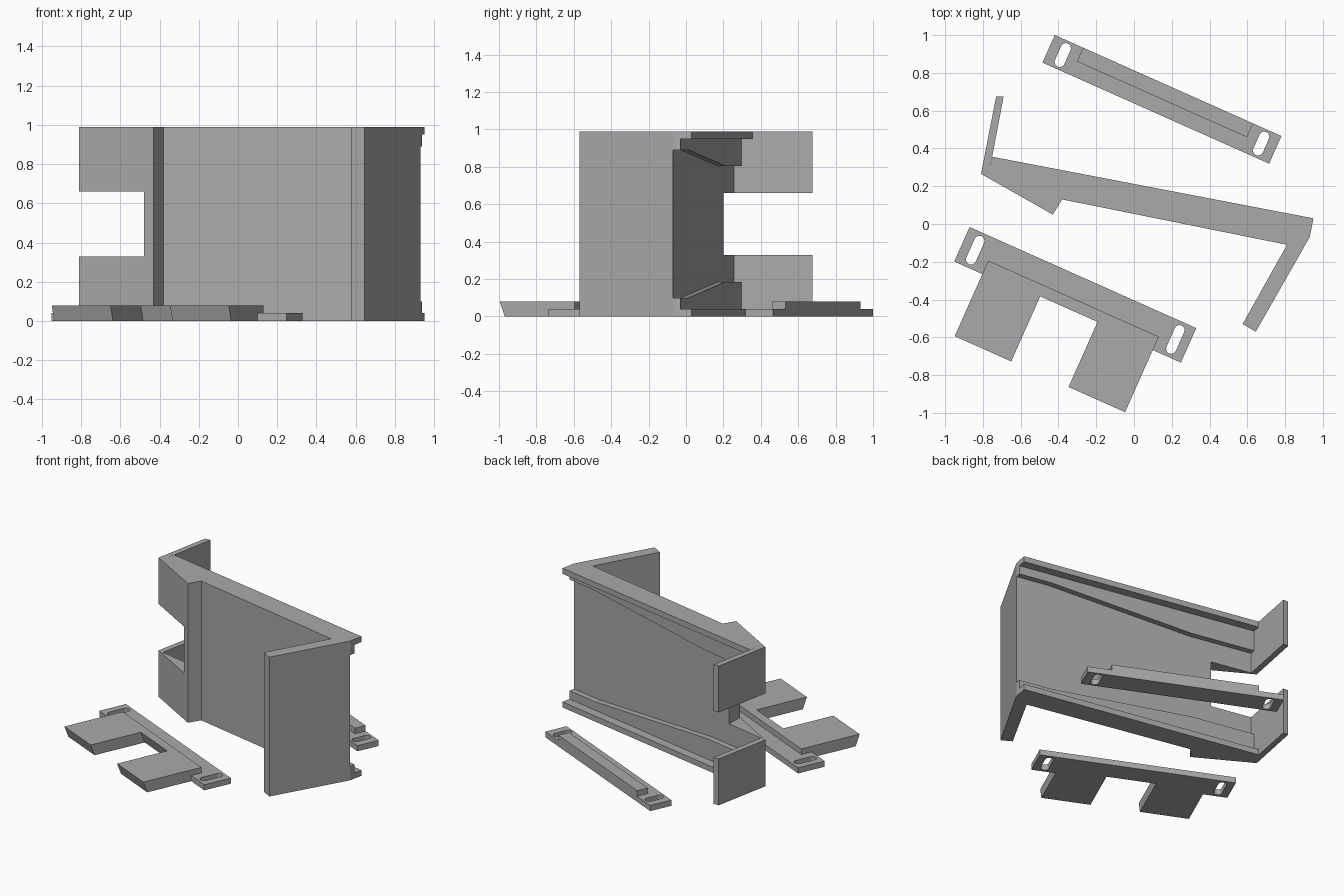
import bpy, bmesh, math
from mathutils import Matrix, Vector

if "Cube" in bpy.data.objects:
    bpy.data.objects.remove(bpy.data.objects["Cube"], do_unlink=True)

GREY = (0.40, 0.40, 0.40, 1)
grey = bpy.data.materials.new("plain grey")
grey.use_nodes = True
grey.diffuse_color = GREY
grey.node_tree.nodes["Principled BSDF"].inputs["Base Color"].default_value = GREY

HEIGHT = 0.99


def sweep(name, points, offset):
    """Solid made by moving a flat outline along an offset."""
    bm = bmesh.new()
    face = bm.faces.new([bm.verts.new(p) for p in points])
    top = bmesh.ops.extrude_face_region(bm, geom=[face])["geom"]
    bmesh.ops.translate(bm, vec=offset, verts=[v for v in top if isinstance(v, bmesh.types.BMVert)])
    bmesh.ops.recalc_face_normals(bm, faces=bm.faces)
    mesh = bpy.data.meshes.new(name)
    bm.to_mesh(mesh)
    bm.free()
    mesh.materials.append(grey)
    obj = bpy.data.objects.new(name, mesh)
    bpy.context.collection.objects.link(obj)
    return obj


def flat(points, z=0.0):
    return [(x, y, z) for x, y in points]


def rect(u0, u1, v0, v1):
    return [(u0, v0), (u1, v0), (u1, v1), (u0, v1)]


def cut(obj, cutter):
    cutter.hide_render = True
    cutter.hide_viewport = True
    mod = obj.modifiers.new("cut", "BOOLEAN")
    mod.operation = "DIFFERENCE"
    mod.solver = "EXACT"
    mod.object = cutter


# Main panel with front flange and rear hook
END_A, END_B = Vector((0.93, -0.07)), Vector((-0.77, 0.256))
panel = sweep("main_panel", flat([
    (-0.69, 0.675), (-0.73, 0.675), (-0.81, 0.265), (-0.43, 0.05), (-0.38, 0.13),
    (0.81, -0.11), (0.575, -0.53), (0.645, -0.57), END_A, END_B]), (0, 0, HEIGHT))
cut(panel, sweep("notch_cutter", flat(rect(-1, -0.48, -0.3, 0.9), 0.33), (0, 0, 0.33)))


# Stepped rails along the bottom and top of the panel's back
def on_panel(x, z):
    t = (x - END_A.x) / (END_B.x - END_A.x)
    return (x, END_A.lerp(END_B, t).y, z)


ledge = [(END_A.x, 0.04), (END_A.x, 0.1), (0.70, 0.1), (-0.32, 0.185),
         (END_B.x, 0.185), (END_B.x, 0.04)]
lip = [(END_A.x, 0), (END_A.x, 0.04), (END_B.x, 0.04), (END_B.x, 0)]
for side in ("bottom", "top"):
    for part, outline, depth in (("ledge", ledge, 0.04), ("lip", lip, 0.1)):
        points = [on_panel(x, z if side == "bottom" else HEIGHT - z) for x, z in outline]
        sweep(f"{side}_{part}", points, (depth * 0.2, depth, 0))


# Slotted clamp strips, built square and then turned into place
def slot(name, u, length, radius=0.027):
    half = length / 2 - radius
    points = []
    for i in range(18):
        a = math.pi * (i if i < 9 else i - 1) / 8
        points.append((u + radius * math.cos(a), radius * math.sin(a) + (half if i < 9 else -half)))
    return sweep(name, flat(points, -0.1), (0, 0, 0.3))


def place(objects, x, y):
    turn = Matrix.Translation((x, y, 0)) @ Matrix.Rotation(math.atan2(-0.407, 0.913), 4, "Z")
    for obj in objects:
        obj.matrix_world = turn


def slotted(name, outline, slot_u, slot_length):
    plate = sweep(name, flat(outline), (0, 0, 0.04))
    cutters = [slot(f"{name}_slot_{s}", s * slot_u, slot_length) for s in (-1, 1)]
    for c in cutters:
        cut(plate, c)
    return [plate] + cutters


# Back strip with raised bar
bar = sweep("back_strip_bar", flat(rect(-0.493, 0.493, 0, 0.08), 0.04), (0, 0, 0.04))
place(slotted("back_strip", rect(-0.657, 0.657, -0.08, 0.08), 0.575, 0.134) + [bar], 0.148, 0.66)

# Front strip with two thick tabs whose ends lean under
W, G = 0.494, 0.166
strip = slotted("front_strip", [
    (-0.657, 0.1), (-0.657, -0.1), (-W, -0.1), (-W, -0.03), (W, -0.03), (W, -0.1),
    (0.657, -0.1), (0.657, 0.1)], 0.58, 0.162)
tabs = sweep("front_strip_tabs", flat([
    (-W, -0.022), (-W, -0.43), (-G, -0.43), (-G, -0.053), (G, -0.053), (G, -0.43),
    (W, -0.43), (W, -0.022)]), (0, 0, 0.08))
for v in tabs.data.vertices:
    if v.co.z > 0.05 and v.co.y < -0.04:
        v.co.y -= 0.03
place(strip + [tabs], -0.311, -0.375)
